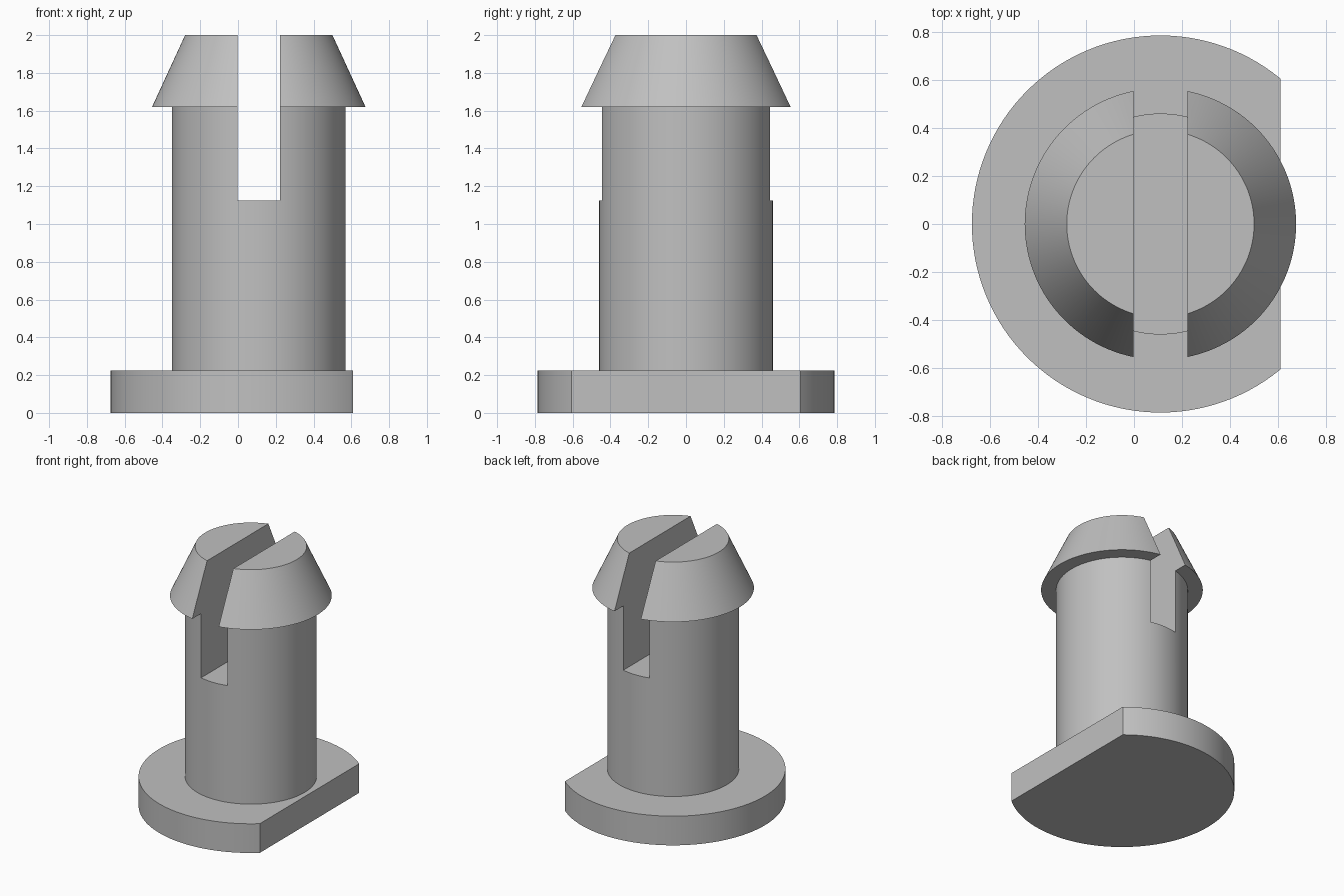
import bpy
import bmesh
import math
from mathutils import Vector

AXIS_X = 0.11      # shared axis of the round parts
SEGMENTS = 128

cube = bpy.data.objects.get("Cube")
if cube:
    bpy.data.objects.remove(cube, do_unlink=True)

grey = bpy.data.materials.new("plain_grey")
grey.use_nodes = True
colour = (0.53, 0.53, 0.53, 1)
grey.diffuse_color = colour
grey.node_tree.nodes["Principled BSDF"].inputs["Base Color"].default_value = colour


def make_object(name, bm):
    bmesh.ops.recalc_face_normals(bm, faces=bm.faces)
    mesh = bpy.data.meshes.new(name)
    bm.to_mesh(mesh)
    bm.free()
    mesh.materials.append(grey)
    obj = bpy.data.objects.new(name, mesh)
    bpy.context.collection.objects.link(obj)
    return obj


def lathe(profile):
    """Closed solid turned from (radius, height) points, with flat end caps."""
    bm = bmesh.new()
    rings = []
    for radius, z in profile:
        rings.append([bm.verts.new((AXIS_X + radius * math.cos(a), radius * math.sin(a), z))
                      for a in (math.tau * i / SEGMENTS for i in range(SEGMENTS))])
    for low, high in zip(rings, rings[1:]):
        for i in range(SEGMENTS):
            j = (i + 1) % SEGMENTS
            bm.faces.new((low[i], low[j], high[j], high[i]))
    bm.faces.new(rings[0][::-1])
    bm.faces.new(rings[-1])
    return bm


def finish(obj):
    bpy.ops.object.select_all(action="DESELECT")
    obj.select_set(True)
    bpy.context.view_layer.objects.active = obj
    for modifier in list(obj.modifiers):
        bpy.ops.object.modifier_apply(modifier=modifier.name)
    bpy.ops.object.shade_smooth_by_angle(angle=math.radians(25))


# Round base flange with one flat side
bm = lathe([(0.785, 0), (0.785, 0.225)])
cut = bmesh.ops.bisect_plane(bm, geom=bm.verts[:] + bm.edges[:] + bm.faces[:],
                             plane_co=(0.61, 0, 0), plane_no=(1, 0, 0), clear_outer=True)
edges = [e for e in cut["geom_cut"] if isinstance(e, bmesh.types.BMEdge)]
bmesh.ops.holes_fill(bm, edges=edges)
finish(make_object("base_flange", bm))

# Stem with a tapered, undercut head
stem = make_object("slotted_stem", lathe([(0.46, 0.225), (0.46, 1.62), (0.565, 1.62), (0.39, 2)]))

# Slot that splits the head and upper stem from front to back
bm = bmesh.new()
bmesh.ops.create_cube(bm, size=1)
bmesh.ops.scale(bm, vec=(0.225, 2, 1), verts=bm.verts)
bmesh.ops.translate(bm, vec=Vector((AXIS_X, 0, 1.625)), verts=bm.verts)
cutter = make_object("slot_cutter", bm)
slot = stem.modifiers.new("slot", "BOOLEAN")
slot.operation = "DIFFERENCE"
slot.solver = "EXACT"
slot.object = cutter
finish(stem)
bpy.data.objects.remove(cutter, do_unlink=True)
